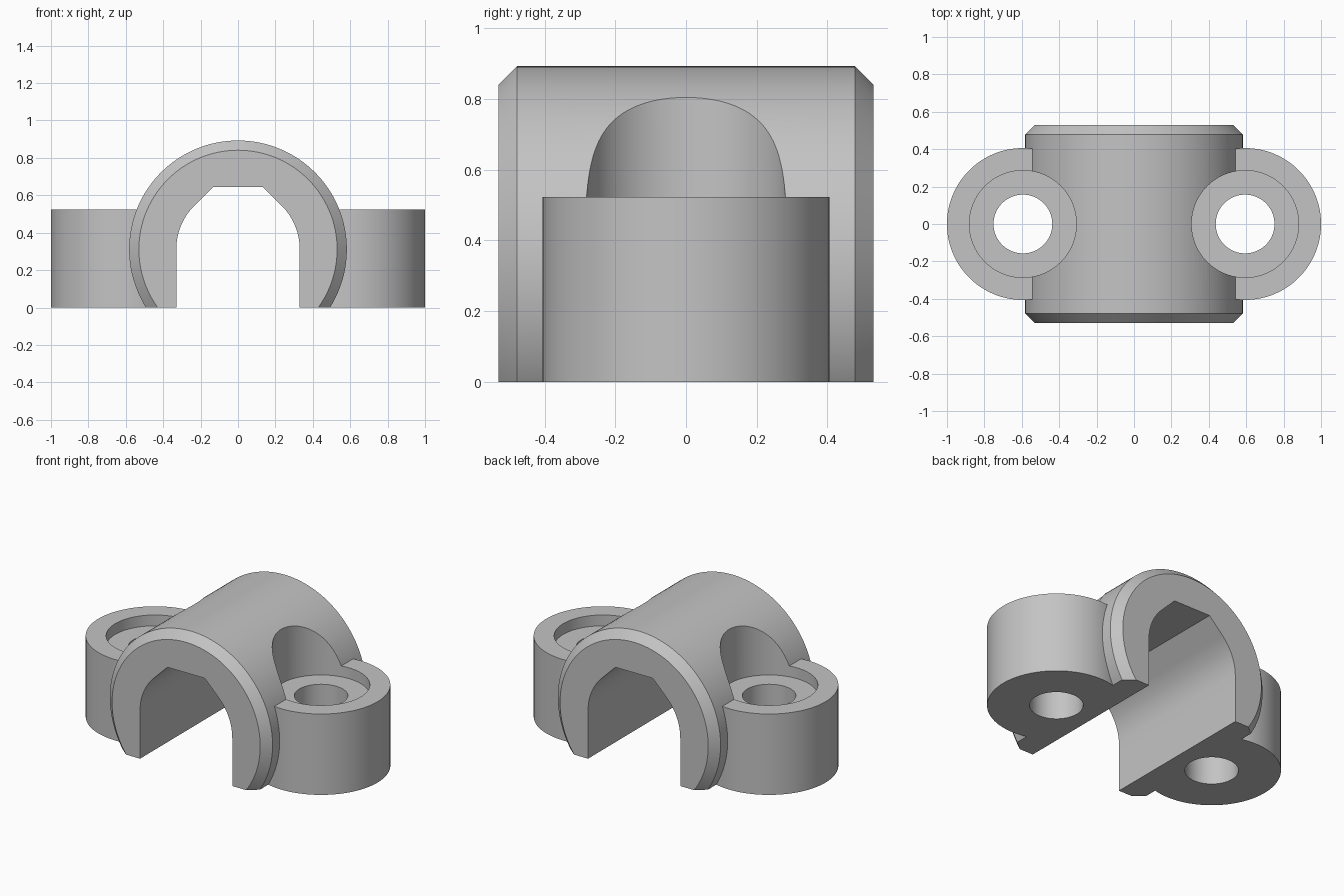
import bpy, bmesh, math
from mathutils import Matrix, Vector

cube = bpy.data.objects.get("Cube")
if cube:
    bpy.data.objects.remove(cube, do_unlink=True)

grey = bpy.data.materials.new("plain grey")
grey.use_nodes = True
COLOUR = (0.55, 0.55, 0.55, 1)
grey.diffuse_color = COLOUR
grey.node_tree.nodes["Principled BSDF"].inputs["Base Color"].default_value = COLOUR

AXIS_Z, OUTER, BORE, HALF_LEN, CHAMFER = 0.311, 0.582, 0.33, 0.53, 0.052
LUG_X, LUG_R, LUG_TOP = 0.594, 0.406, 0.523


def finish(bm, name):
    bmesh.ops.recalc_face_normals(bm, faces=bm.faces[:])
    mesh = bpy.data.meshes.new(name)
    bm.to_mesh(mesh)
    bm.free()
    mesh.materials.append(grey)
    obj = bpy.data.objects.new(name, mesh)
    bpy.context.collection.objects.link(obj)
    return obj


def stack(name, rings, matrix, sides=128):
    """Solid of revolution from (radius, height) rings."""
    bm = bmesh.new()
    loops = []
    for r, h in rings:
        angles = [2 * math.pi * i / sides for i in range(sides)]
        loops.append([bm.verts.new(matrix @ Vector((r * math.cos(a), r * math.sin(a), h))) for a in angles])
    for low, high in zip(loops, loops[1:]):
        for i in range(sides):
            j = (i + 1) % sides
            bm.faces.new((low[i], low[j], high[j], high[i]))
    bm.faces.new(loops[0][::-1])
    bm.faces.new(loops[-1])
    return finish(bm, name)


def prism(name, outline, half):
    """Extrude an x-z outline along y."""
    bm = bmesh.new()
    face = bm.faces.new([bm.verts.new((x, -half, z)) for x, z in outline])
    out = bmesh.ops.extrude_face_region(bm, geom=[face])
    moved = [v for v in out["geom"] if isinstance(v, bmesh.types.BMVert)]
    bmesh.ops.translate(bm, vec=(0, 2 * half, 0), verts=moved)
    return finish(bm, name)


def combine(target, tool, operation):
    mod = target.modifiers.new(operation.title(), "BOOLEAN")
    mod.operation, mod.solver, mod.object = operation, "EXACT", tool
    bpy.context.view_layer.objects.active = target
    bpy.ops.object.modifier_apply(modifier=mod.name)
    bpy.data.objects.remove(tool, do_unlink=True)


# Chamfered barrel lying along y
lying = Matrix.Translation((0, 0, AXIS_Z)) @ Matrix.Rotation(math.pi / 2, 4, "X")
small = OUTER - CHAMFER
clamp = stack("clamp_bracket", [(small, -HALF_LEN), (OUTER, CHAMFER - HALF_LEN),
                                (OUTER, HALF_LEN - CHAMFER), (small, HALF_LEN)], lying)

# Flat underside
combine(clamp, prism("base_cutter", [(-2, -1), (2, -1), (2, 0), (-2, 0)], 2), "DIFFERENCE")

# Screw lugs on both sides
for side in (-1, 1):
    place = Matrix.Translation((side * LUG_X, 0, 0))
    combine(clamp, stack("screw_lug", [(LUG_R, 0), (LUG_R, LUG_TOP)], place), "UNION")

# Screw holes with head recesses that also cut into the barrel
for side in (-1, 1):
    place = Matrix.Translation((side * LUG_X, 0, 0))
    combine(clamp, stack("recess_cutter", [(0.286, LUG_TOP - 0.07), (0.286, 2)], place), "DIFFERENCE")
    combine(clamp, stack("hole_cutter", [(0.157, -1), (0.157, 2)], place), "DIFFERENCE")

# Channel: straight walls, arcs to 45 degrees, sloped shoulders, flat roof
steps = 16
arc = [(BORE * math.cos(a), AXIS_Z + BORE * math.sin(a))
       for a in (math.pi / 4 * i / steps for i in range(steps + 1))]
roof = AXIS_Z + BORE + 0.003
right = [(BORE, -1)] + arc + [(BORE * math.sqrt(2) - (roof - AXIS_Z), roof)]
outline = right + [(-x, z) for x, z in reversed(right)]
combine(clamp, prism("channel_cutter", outline, 2), "DIFFERENCE")

# Smooth curved walls, crisp edges
bpy.ops.object.select_all(action="DESELECT")
clamp.select_set(True)
bpy.context.view_layer.objects.active = clamp
bpy.ops.object.shade_smooth_by_angle(angle=math.radians(25))
